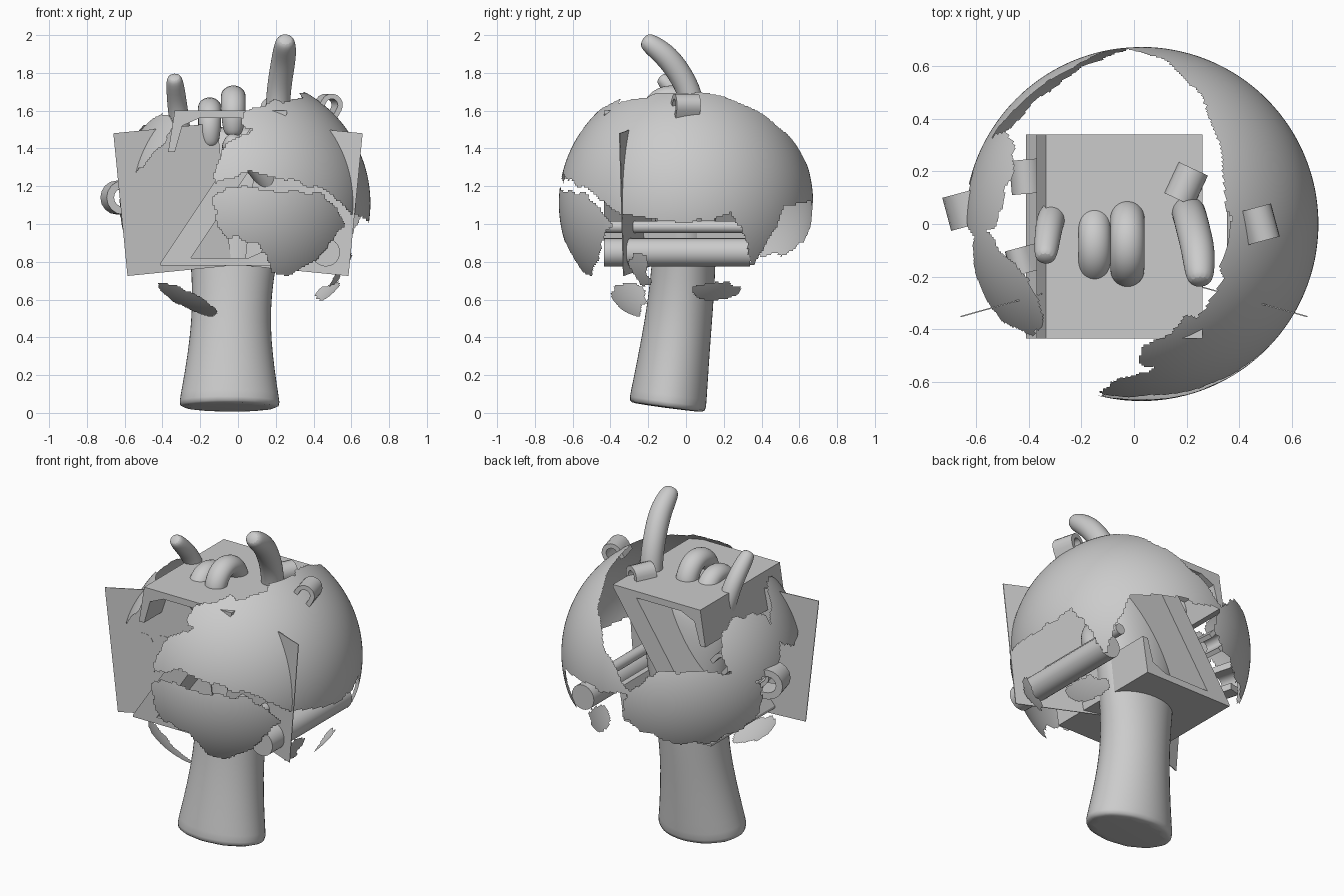
import bpy, bmesh, math
from mathutils import Vector, Matrix, noise

if "Cube" in bpy.data.objects:
    bpy.data.objects.remove(bpy.data.objects["Cube"])

GLOBE_C, GLOBE_R = Vector((0.028, 0, 1.11)), 0.673


def finish(name, bm, smooth=None):
    bmesh.ops.recalc_face_normals(bm, faces=bm.faces[:])
    me = bpy.data.meshes.new(name)
    bm.to_mesh(me)
    bm.free()
    ob = bpy.data.objects.new(name, me)
    bpy.context.collection.objects.link(ob)
    if smooth is not None:
        bpy.ops.object.select_all(action='DESELECT')
        ob.select_set(True)
        bpy.context.view_layer.objects.active = ob
        bpy.ops.object.shade_smooth_by_angle(angle=math.radians(smooth))
    return ob


def sweep(name, pts, sides=12):
    """Loft of ellipses (x, y, z, radius across, radius deep), subdivided."""
    bm = bmesh.new()
    c = [Vector(p[:3]) for p in pts]
    rings = []
    for i, p in enumerate(pts):
        t = (c[min(i + 1, len(c) - 1)] - c[max(i - 1, 0)]).normalized()
        u = Vector((1, 0, 0))
        u = (u - t * u.dot(t)).normalized()
        v = t.cross(u)
        rings.append([bm.verts.new(c[i] + u * p[3] * math.cos(a) + v * p[4] * math.sin(a))
                      for a in (2 * math.pi * k / sides for k in range(sides))])
    for a, b in zip(rings, rings[1:]):
        for k in range(sides):
            bm.faces.new((a[k], a[(k + 1) % sides], b[(k + 1) % sides], b[k]))
    bm.faces.new(rings[0])
    bm.faces.new(rings[-1])
    ob = finish(name, bm, 60)
    m = ob.modifiers.new("smooth", 'SUBSURF')
    m.levels = m.render_levels = 2
    return ob


def finger(name, path, r):
    """Rounded finger: the last point gets a tapered tip."""
    pts = [(*p, r, r) for p in path]
    a, b = Vector(path[-2]), Vector(path[-1])
    d = (b - a).normalized()
    pts[-1] = (*b, r * 0.88, r * 0.85)
    pts.append((*(b + d * r * 0.7), r * 0.6, r * 0.55))
    return sweep(name, pts)


def folded_finger(name, x, top, r):
    """Finger bent over at the knuckle and curled back into the palm."""
    bend = [(0.03, -0.15), (0.03, -0.08), (-0.03, 0), (-0.13, 0), (-0.19, -0.08), (-0.18, -0.17)]
    finger(name, [(x, y, top + z) for y, z in bend], r)


def prism(name, profile, depth, matrix, smooth=None):
    """Profile in local XZ, extruded along local Y from 0 to depth."""
    bm = bmesh.new()
    f = bm.faces.new([bm.verts.new((x, 0, z)) for x, z in profile])
    ext = bmesh.ops.extrude_face_region(bm, geom=[f])['geom']
    bmesh.ops.translate(bm, vec=(0, depth, 0), verts=[g for g in ext if isinstance(g, bmesh.types.BMVert)])
    bm.transform(matrix)
    return finish(name, bm, smooth)


def arc(x, z, r, turn=2 * math.pi, n=24):
    return [(x + r * math.cos(turn * i / n), z + r * math.sin(turn * i / n)) for i in range(n)]


# forearm and palm
sweep("forearm_and_palm", [
    (-0.045, -0.1, 0.025, 0.285, 0.215), (-0.045, -0.098, 0.04, 0.28, 0.215),
    (-0.04, -0.05, 0.4, 0.217, 0.188), (-0.03, -0.015, 0.7, 0.217, 0.178),
    (-0.01, 0, 1.05, 0.28, 0.17), (-0.03, 0.01, 1.3, 0.30, 0.15), (-0.05, 0.03, 1.53, 0.26, 0.08)])

# fingers
finger("index_finger", [(0.2, 0.06, 1.4), (0.21, 0.04, 1.65), (0.225, -0.02, 1.78),
                        (0.245, -0.1, 1.89), (0.25, -0.19, 1.955)], 0.067)
finger("little_finger", [(-0.29, 0.05, 1.4), (-0.32, 0.03, 1.61), (-0.335, -0.11, 1.755)], 0.056)
finger("thumb", [(0.2, -0.03, 1.05), (0.22, -0.12, 1.17), (0.07, -0.23, 1.37), (-0.03, -0.25, 1.42)], 0.075)
folded_finger("middle_finger", -0.025, 1.68, 0.068)
folded_finger("ring_finger", -0.15, 1.62, 0.064)

# zigzag frame around the hand: half the profile, repeated by a half turn
half = [(-0.26, 0.41), (0.335, 0.41), (0.335, 0.395), (-0.175, -0.37), (0.13, -0.37), (0.22, -0.33),
        (0.26, -0.19), (0.295, -0.19)]
prism("zigzag_frame", half + [(-x, -z) for x, z in half], 0.775, Matrix.Translation((-0.075, -0.435, 1.19)))

# long rods
BACK = Matrix.Translation((0, -0.435, 0))
prism("large_rod", arc(0.465, 0.85, 0.075), 0.775, BACK, 30)
prism("small_rod", arc(0.385, 0.985, 0.032), 0.775, BACK, 30)

# two mirrored cards, the left one with a heart
slope = 0.28
shear = Matrix(((1, 0, 0, 0), (slope, 1, 0, -0.17), (0, 0, 1, 0), (0, 0, 0, 1)))
card = [(-0.66, 1.48), (-0.11, 1.535), (-0.035, 0.78), (-0.585, 0.725)]
heart = [(-0.385 + 0.115 * math.sin(t) ** 3,
          1.15 + 0.0072 * (13 * math.cos(t) - 5 * math.cos(2 * t) - 2 * math.cos(3 * t) - math.cos(4 * t)))
         for t in (math.pi * i / 20 for i in range(40))]
prism("left_card", card, 0.005, shear)
prism("right_card", card, 0.005, Matrix.Scale(-1, 4, (1, 0, 0)) @ shear)
prism("card_heart", heart, 0.003, shear @ Matrix.Translation((0, -0.002, 0)))


# small arched blocks floating around the hand: arch leans sideways, then turns about z
def arched_block(name, loc, lean, turn, width=0.12, length=0.13):
    r = width / 2
    outer = arc(0, 0, r, math.pi, 8) + [(-r, 0), (-r, -0.05)]
    inner = [(x * 0.55, z) if z < 0 else (x * 0.55, z * 0.55) for x, z in reversed(outer)]
    prof = outer + inner + [(r * 0.55, -0.05), (r, -0.05)]
    rot = Matrix.Rotation(math.radians(turn), 4, 'Z') @ Matrix.Rotation(math.radians(lean), 4, 'Y')
    prism(name, prof, length, Matrix.Translation(loc) @ rot @ Matrix.Translation((0, -length / 2, 0)), 35)


arched_block("block_upper_right", (0.48, 0, 1.63), 30, 15)
arched_block("block_top", (0.2, 0.15, 1.61), 10, -25)
arched_block("block_left", (-0.625, 0.06, 1.14), -90, 15, 0.18)
arched_block("block_back_left", (-0.41, 0.18, 1.26), -40, 5)
arched_block("block_low_left", (-0.43, -0.14, 1.05), -50, 15, 0.1, 0.1)

# land outlines in (azimuth from front, elevation) degrees
south_land = [(-15, -2), (-8, 7), (39, 5), (54, -9), (37, -29), (27, -35), (17, -32), (6, -17), (-8, -15)]
north_land = [(-14, 10), (2, 15), (40, 7), (58, -5), (99, -9), (112, -5), (127, -29), (140, -2), (190, 3),
              (174, 20), (146, 45), (124, 57), (90, 61), (61, 62), (34, 51), (-8, 28)]
OUTLINES = [south_land, north_land]
# smaller lands as ellipses: centre azimuth, elevation, half sizes, tilt
PATCHES = [(16, 45, 18, 6, 20), (221, -4, 36, 20, 0), (256, 22, 20, 16, 0), (295, 29, 22, 15, 20),
           (-42, -51, 22, 9, -20), (109, -44, 16, 5, 0), (65, -32, 5, 8, 0)]


def inside(x, y, poly):
    hit = False
    for (x1, y1), (x2, y2) in zip(poly, poly[1:] + poly[:1]):
        if (y1 > y) != (y2 > y) and x < (x2 - x1) * (y - y1) / (y2 - y1) + x1:
            hit = not hit
    return hit


def in_patch(x, y, patch):
    cx, cy, a, b, tilt = patch
    c, s = math.cos(math.radians(tilt)), math.sin(math.radians(tilt))
    x, y = x - cx, y - cy
    return ((x * c + y * s) / a) ** 2 + ((y * c - x * s) / b) ** 2 < 1


def on_globe(az, el):
    a, e = math.radians(az), math.radians(el)
    return Vector((math.sin(a) * math.cos(e), -math.cos(a) * math.cos(e), math.sin(e)))


def is_land(az, el):
    """Noise on the coordinates makes the coastlines ragged."""
    n = noise.turbulence_vector(on_globe(az, el) * 5, 3, False)
    x, y = az + 3 * n.x / math.cos(math.radians(el)), el + 3 * n.y
    return any(any(inside(x + s, y, p) for p in OUTLINES) or any(in_patch(x + s, y, p) for p in PATCHES)
               for s in (0, -360))


# globe shell: only the land cells of a fine sphere grid
bm = bmesh.new()
cols, grid = 360, {}


def vert(i, j):
    key = (i % cols, j)
    if key not in grid:
        grid[key] = bm.verts.new(GLOBE_C + GLOBE_R * on_globe(*key))
    return grid[key]


for j in range(-68, 68):
    for i in range(cols):
        if is_land(i + 0.5, j + 0.5):
            bm.faces.new((vert(i, j), vert(i + 1, j), vert(i + 1, j + 1), vert(i, j + 1)))
finish("globe_land_shell", bm, 30)
